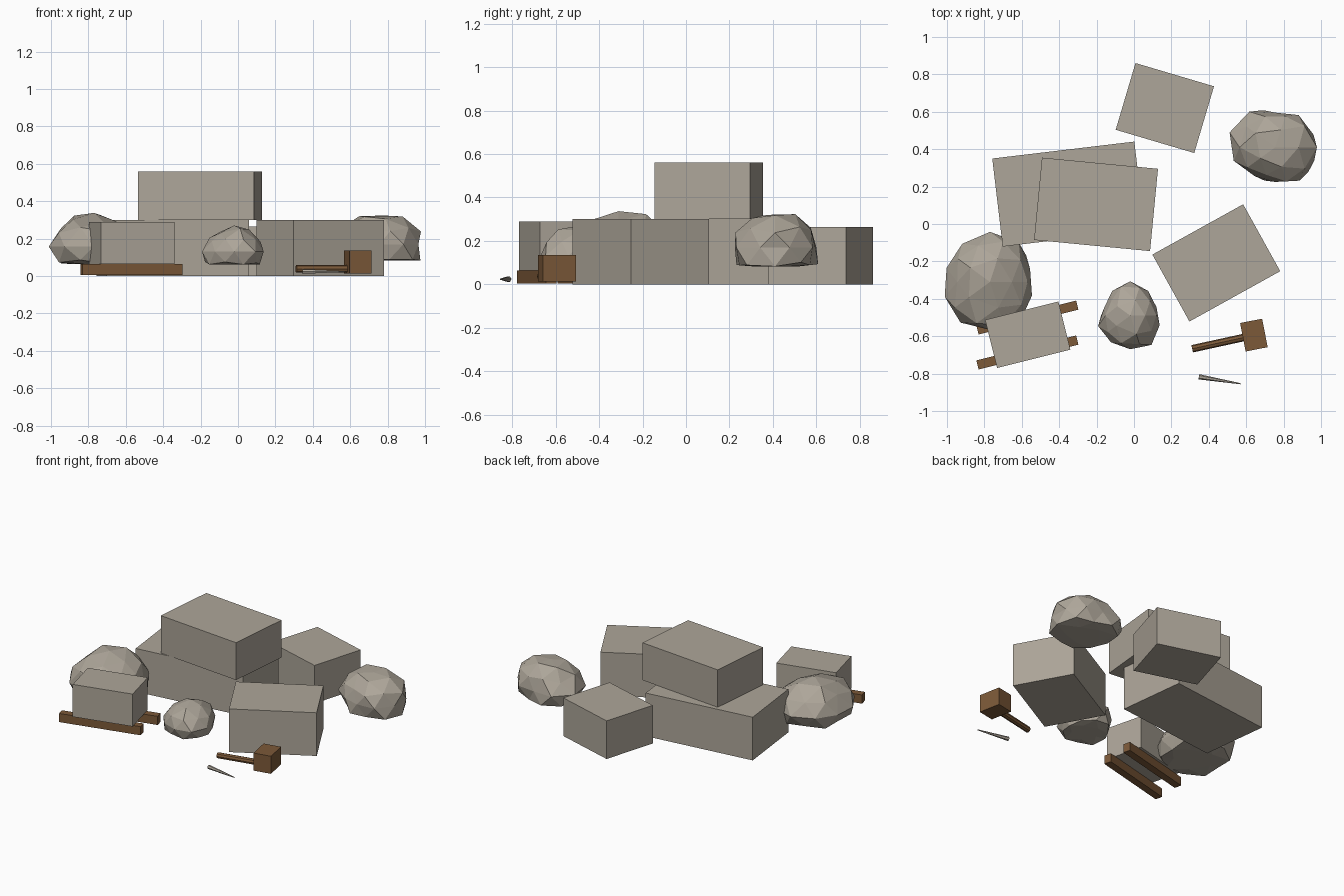
import bpy, bmesh, math, random
from mathutils import Matrix

if "Cube" in bpy.data.objects:
    bpy.data.objects.remove(bpy.data.objects["Cube"])


def material(name, rgb):
    m = bpy.data.materials.new(name)
    m.use_nodes = True
    m.diffuse_color = (*rgb, 1)
    m.node_tree.nodes["Principled BSDF"].inputs["Base Color"].default_value = (*rgb, 1)
    return m


STONE = material("warm grey stone", (0.42, 0.38, 0.32))
WOOD = material("brown wood", (0.2, 0.1, 0.04))


def finish(bm, name, mat):
    bmesh.ops.recalc_face_normals(bm, faces=bm.faces[:])
    me = bpy.data.meshes.new(name)
    bm.to_mesh(me)
    bm.free()
    me.materials.append(mat)
    ob = bpy.data.objects.new(name, me)
    bpy.context.collection.objects.link(ob)
    return ob


def box(name, mat, x, y, low, high, length, width, turn):
    """Box standing from low to high, turned about z in degrees."""
    bm = bmesh.new()
    bmesh.ops.create_cube(bm, size=1)
    bmesh.ops.transform(bm, verts=bm.verts[:], matrix=(
        Matrix.Translation((x, y, (low + high) / 2))
        @ Matrix.Rotation(math.radians(turn), 4, 'Z')
        @ Matrix.Diagonal((length, width, high - low, 1))))
    return finish(bm, name, mat)


def rod(name, mat, start, end, z, r1, r2, sides):
    """Lying rod from start to end, tapering from r1 to r2."""
    dx, dy = end[0] - start[0], end[1] - start[1]
    bm = bmesh.new()
    bmesh.ops.create_cone(bm, cap_ends=True, segments=sides, radius1=r1,
                          radius2=r2, depth=math.hypot(dx, dy))
    bmesh.ops.transform(bm, verts=bm.verts[:], matrix=(
        Matrix.Translation(((start[0] + end[0]) / 2, (start[1] + end[1]) / 2, z))
        @ Matrix.Rotation(math.atan2(dy, dx), 4, 'Z')
        @ Matrix.Rotation(math.pi / 2, 4, 'Y')))
    return finish(bm, name, mat)


def boulder(name, x, y, low, high, outline, seed):
    """Faceted rock: plan radii every 45 degrees, rough surface, flat underside."""
    rng = random.Random(seed)
    height = high - low
    bm = bmesh.new()
    bmesh.ops.create_icosphere(bm, subdivisions=2, radius=1)
    for v in bm.verts:
        a = (math.atan2(v.co.y, v.co.x) / (math.pi / 4)) % 8
        i, f = int(a) % 8, a % 1
        r = outline[i] * (1 - f) + outline[(i + 1) % 8] * f
        r *= rng.uniform(0.88, 1.06)
        z = low + height * (0.33 + 0.67 * v.co.z * rng.uniform(0.84, 1.04))
        v.co = (x + v.co.x * r, y + v.co.y * r, min(high, max(low, z)))
    # merge the clipped underside into one flat face
    under = [f for f in bm.faces if all(v.co.z < low + 1e-4 for v in f.verts)]
    if under:
        bmesh.ops.dissolve_faces(bm, faces=under, use_verts=True)
    return finish(bm, name, STONE)


# Quarried blocks
box("base_block", STONE, -0.35, 0.16, 0, 0.30, 0.765, 0.474, 6.8)
box("stacked_block", STONE, -0.203, 0.105, 0.30, 0.56, 0.623, 0.442, -5.5)
box("back_block", STONE, 0.165, 0.62, 0, 0.265, 0.438, 0.372, -16.5)
box("front_block", STONE, 0.44, -0.208, 0, 0.30, 0.555, 0.409, 29)

# Sled carrying a small block
box("sled_block", STONE, -0.568, -0.592, 0.065, 0.29, 0.404, 0.265, 14)
for side, y in (("back", -0.5), ("front", -0.687)):
    box(side + "_sled_runner", WOOD, -0.57, y, 0.005, 0.065, 0.55, 0.05, 14)

# Rough boulders
boulder("right_boulder", -0.77, -0.31, 0.065, 0.345,
        (0.225, 0.26, 0.26, 0.24, 0.23, 0.27, 0.26, 0.27), 3)
boulder("middle_boulder", -0.02, -0.49, 0.062, 0.27,
        (0.165, 0.16, 0.2, 0.16, 0.165, 0.19, 0.2, 0.19), 8)
boulder("left_boulder", 0.755, 0.41, 0.083, 0.345,
        (0.245, 0.21, 0.21, 0.24, 0.245, 0.2, 0.21, 0.24), 5)

# Mallet and chisel
box("mallet_head", WOOD, 0.641, -0.594, 0.013, 0.135, 0.12, 0.155, 11)
rod("mallet_handle", WOOD, (0.311, -0.667), (0.6, -0.604), 0.038, 0.02, 0.02, 8)
rod("chisel", STONE, (0.347, -0.817), (0.57, -0.854), 0.024, 0.014, 0.003, 6)
